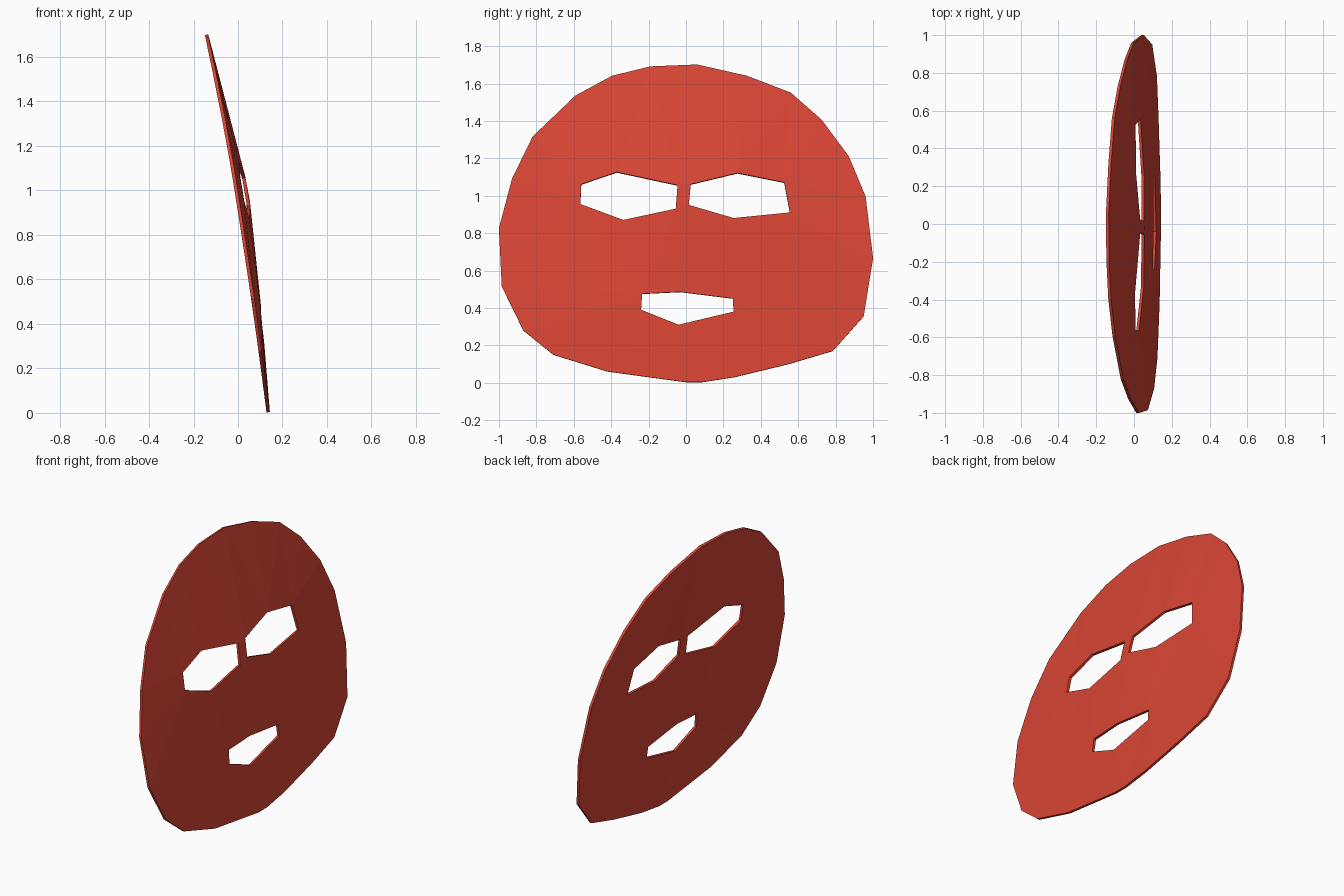
import bpy, bmesh, math

if "Cube" in bpy.data.objects:
    bpy.data.objects.remove(bpy.data.objects["Cube"])

# Outline and openings as (y, z) points, seen from +x
RIM = [(-1, .825), (-.93, 1.09), (-.82, 1.315), (-.59, 1.535), (-.395, 1.64), (-.19, 1.69),
       (.06, 1.7), (.325, 1.64), (.56, 1.55), (.725, 1.405), (.87, 1.21), (.96, .995),
       (1, .665), (.95, .355), (.785, .17), (.55, .10), (.26, .03), (.085, .003),
       (0, .003), (-.42, .06), (-.71, .15), (-.87, .28), (-.985, .515)]
LEFT_EYE = [(-.56, 1.06), (-.37, 1.125), (-.045, 1.055), (-.055, .93), (-.335, .87), (-.565, .955)]
RIGHT_EYE = [(.025, 1.06), (.275, 1.12), (.525, 1.07), (.555, .91), (.255, .88), (.015, .95)]
MOUTH = [(-.235, .475), (-.03, .485), (.25, .45), (.255, .38), (-.04, .31), (-.24, .39)]


def depth(y, z):
    """Leaning sheet, slightly bowed, with a shallow peak between the eyes."""
    lean = 0.136 - 0.163 * z + 0.018 * math.sin(math.pi * z / 1.7)
    r = math.hypot(y, (z - 1) / (0.7 if z > 1 else 1.0))
    return lean + 0.05 * max(0, 1 - r)


# Fill the flat outline around its openings, then bend it
bm = bmesh.new()
for loop in (RIM, LEFT_EYE, RIGHT_EYE, MOUTH):
    vs = [bm.verts.new((0, y, z)) for y, z in loop]
    for a, b in zip(vs, vs[1:] + vs[:1]):
        bm.edges.new((a, b))
bmesh.ops.triangle_fill(bm, use_beauty=True, use_dissolve=False,
                        edges=bm.edges[:], normal=(1, 0, 0))
bm.normal_update()
for f in bm.faces:
    if f.normal.x < 0:
        f.normal_flip()
for v in bm.verts:
    v.co.x = depth(v.co.y, v.co.z)
bm.normal_update()

mesh = bpy.data.meshes.new("mask")
bm.to_mesh(mesh)
bm.free()
mask = bpy.data.objects.new("mask", mesh)
bpy.context.collection.objects.link(mask)

# Thin sheet thickness
sol = mask.modifiers.new("thickness", 'SOLIDIFY')
sol.thickness = 0.015
sol.offset = 0

red = bpy.data.materials.new("red")
red.diffuse_color = (0.69, 0.06, 0.035, 1)
red.use_nodes = True
red.node_tree.nodes["Principled BSDF"].inputs["Base Color"].default_value = red.diffuse_color
mesh.materials.append(red)
